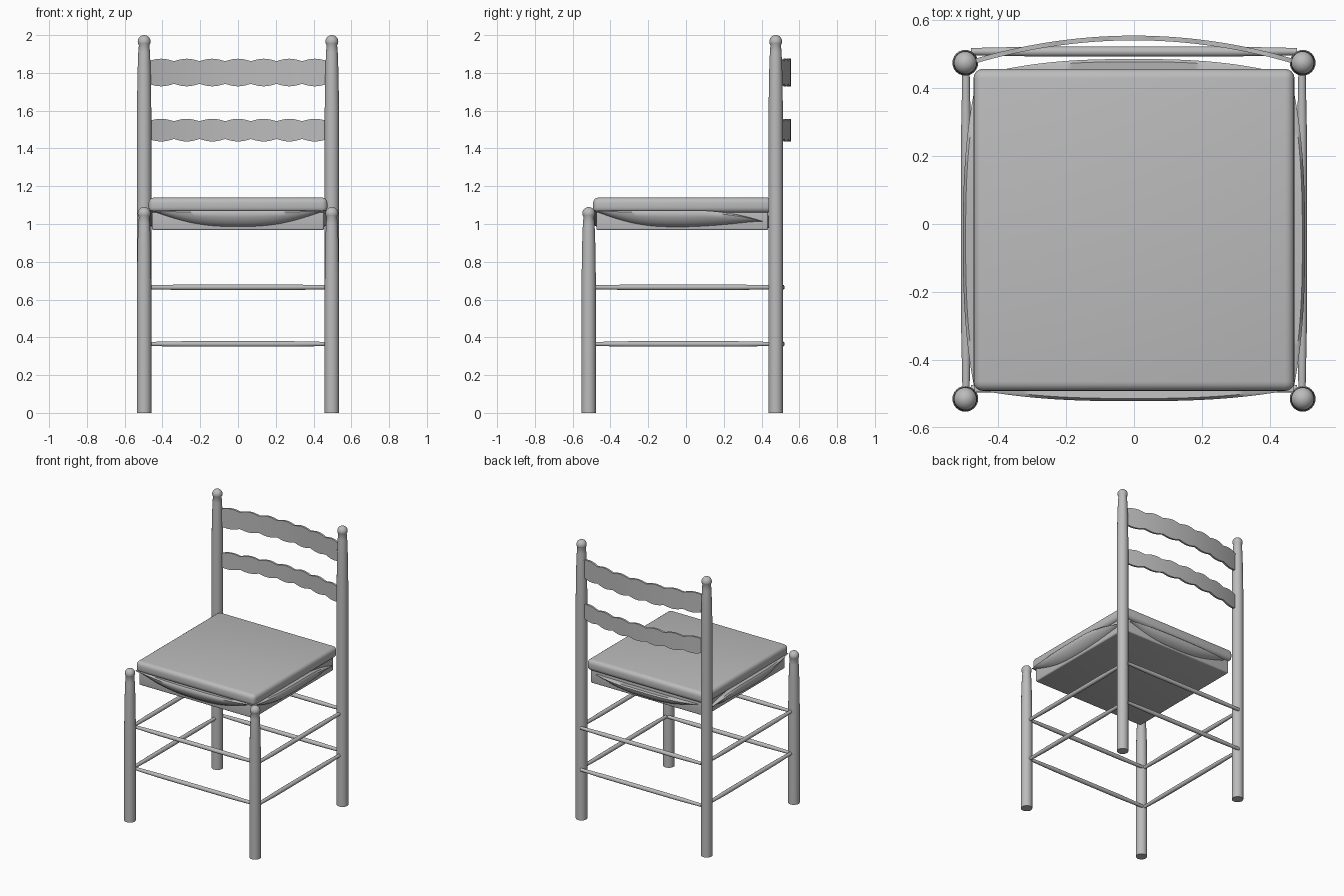
import bpy, bmesh, math
from mathutils import Vector

old = bpy.data.objects.get("Cube")
if old:
    bpy.data.objects.remove(old, do_unlink=True)

GREY = (0.5, 0.5, 0.5, 1)
mat = bpy.data.materials.new("plain grey")
mat.use_nodes = True
mat.diffuse_color = GREY
mat.node_tree.nodes["Principled BSDF"].inputs["Base Color"].default_value = GREY


def finish(name, bm, angle=40):
    bmesh.ops.recalc_face_normals(bm, faces=bm.faces)
    mesh = bpy.data.meshes.new(name)
    bm.to_mesh(mesh)
    bm.free()
    mesh.materials.append(mat)
    ob = bpy.data.objects.new(name, mesh)
    bpy.context.collection.objects.link(ob)
    bpy.ops.object.select_all(action='DESELECT')
    ob.select_set(True)
    bpy.context.view_layer.objects.active = ob
    bpy.ops.object.shade_smooth_by_angle(angle=math.radians(angle))
    return ob


def loft(name, rings, angle=40):
    """Skin a list of equal closed rings and cap both ends."""
    bm = bmesh.new()
    loops = [[bm.verts.new(p) for p in ring] for ring in rings]
    n = len(loops[0])
    for a, b in zip(loops, loops[1:]):
        for i in range(n):
            j = (i + 1) % n
            bm.faces.new((a[i], a[j], b[j], b[i]))
    bm.faces.new(loops[0])
    bm.faces.new(loops[-1])
    return finish(name, bm, angle)


def spindle(name, start, axis, profile, sides):
    """Turned part: profile holds (radius, distance along the axis)."""
    start, axis = Vector(start), Vector(axis)
    u = axis.orthogonal().normalized()
    v = axis.cross(u)
    turns = [2 * math.pi * i / sides for i in range(sides)]
    return loft(name, [[start + axis * d + (u * math.cos(t) + v * math.sin(t)) * r
                        for t in turns] for r, d in profile])


# Posts with a slight neck and a rounded knob
def post(name, x, y, height):
    profile = [(0.038, 0), (0.038, height - 0.4), (0.035, height - 0.2),
               (0.031, height - 0.09)]
    for i in range(8):
        t = math.radians(-35 + 17 * i)
        profile.append((0.034 * math.cos(t), height - 0.034 + 0.034 * math.sin(t)))
    spindle(name, (x, y, 0), (0, 0, 1), profile, 24)


for side, x in (("left", 0.497), ("right", -0.497)):
    post("front_leg_" + side, x, -0.515, 1.09)
    post("back_post_" + side, x, 0.475, 2.0)


# Two levels of thin rungs on every side
def rung(name, start, axis, length):
    spindle(name, start, axis, [(0.011, 0), (0.015, length * 0.2),
                                (0.015, length * 0.8), (0.011, length)], 12)


for level, z in (("lower", 0.365), ("upper", 0.665)):
    rung("front_rung_" + level, (-0.48, -0.485, z), (1, 0, 0), 0.96)
    rung("back_rung_" + level, (-0.48, 0.508, z), (1, 0, 0), 0.96)
    for side, x in (("left", 0.495), ("right", -0.495)):
        rung("side_rung_" + level + "_" + side, (x, -0.485, z), (0, 1, 0), 0.94)


# Bowed back slats with scalloped edges
def slat(name, z, half):
    rings = []
    for i in range(85):
        s = -1 + 2 * i / 84
        x, y = 0.475 * s, 0.478 + 0.07 * (1 - s * s)
        h = half - 0.013 + 0.013 * abs(math.cos(3.5 * math.pi * s))
        rings.append([(x, y + dy, z + dz) for dy, dz in
                      ((-0.007, -h), (0.007, -h), (0.007, h), (-0.007, h))])
    loft(name, rings)


slat("back_slat_lower", 1.497, 0.06)
slat("back_slat_upper", 1.802, 0.073)


# Seat cushion and the core below it
def slab(name, x, y0, y1, z0, z1, bevel):
    bm = bmesh.new()
    bmesh.ops.create_cube(bm, size=1)
    for v in bm.verts:
        v.co = (v.co.x * 2 * x, (y0 + y1) / 2 + v.co.y * (y1 - y0),
                (z0 + z1) / 2 + v.co.z * (z1 - z0))
    bmesh.ops.bevel(bm, geom=bm.edges[:], offset=bevel, segments=4,
                    profile=0.5, affect='EDGES')
    return finish(name, bm)


slab("seat_cushion", 0.473, -0.492, 0.457, 1.06, 1.14, 0.028)
slab("seat_core", 0.455, -0.475, 0.435, 0.967, 1.065, 0.01)


# Bulging flaps around the core: outward distance is mapped per side
def flap(name, place, half, rim, bulge, top, drop, droop=0):
    rings = []
    for i in range(41):
        s = -1 + 2 * i / 40
        f = max(1 - abs(s) ** 2.6, 0.03)
        out = rim + bulge * f
        t = top - droop * max(0, s - 0.2) ** 2
        low = min(drop * f, t - 0.962)
        rings.append([place(s * half, d, z) for d, z in (
            (rim - 0.06, t - 0.01), (out - 0.008, t), (out, t - 0.12 * low),
            (out - 0.004, t - 0.35 * low), (out - 0.02, t - 0.65 * low),
            (out - 0.05, t - 0.88 * low), (rim - 0.07, t - low))])
    loft(name, rings, 50)


flap("front_flap", lambda a, d, z: (a, -d, z), 0.465, 0.488, 0.034, 1.072, 0.1)
flap("back_flap", lambda a, d, z: (a, d, z), 0.4, 0.452, 0.034, 1.045, 0.075)
for side, m in (("left", 1), ("right", -1)):
    flap("side_flap_" + side, lambda a, d, z: (m * d, a - 0.045, z),
         0.45, 0.468, 0.036, 1.072, 0.1, 0.09)
